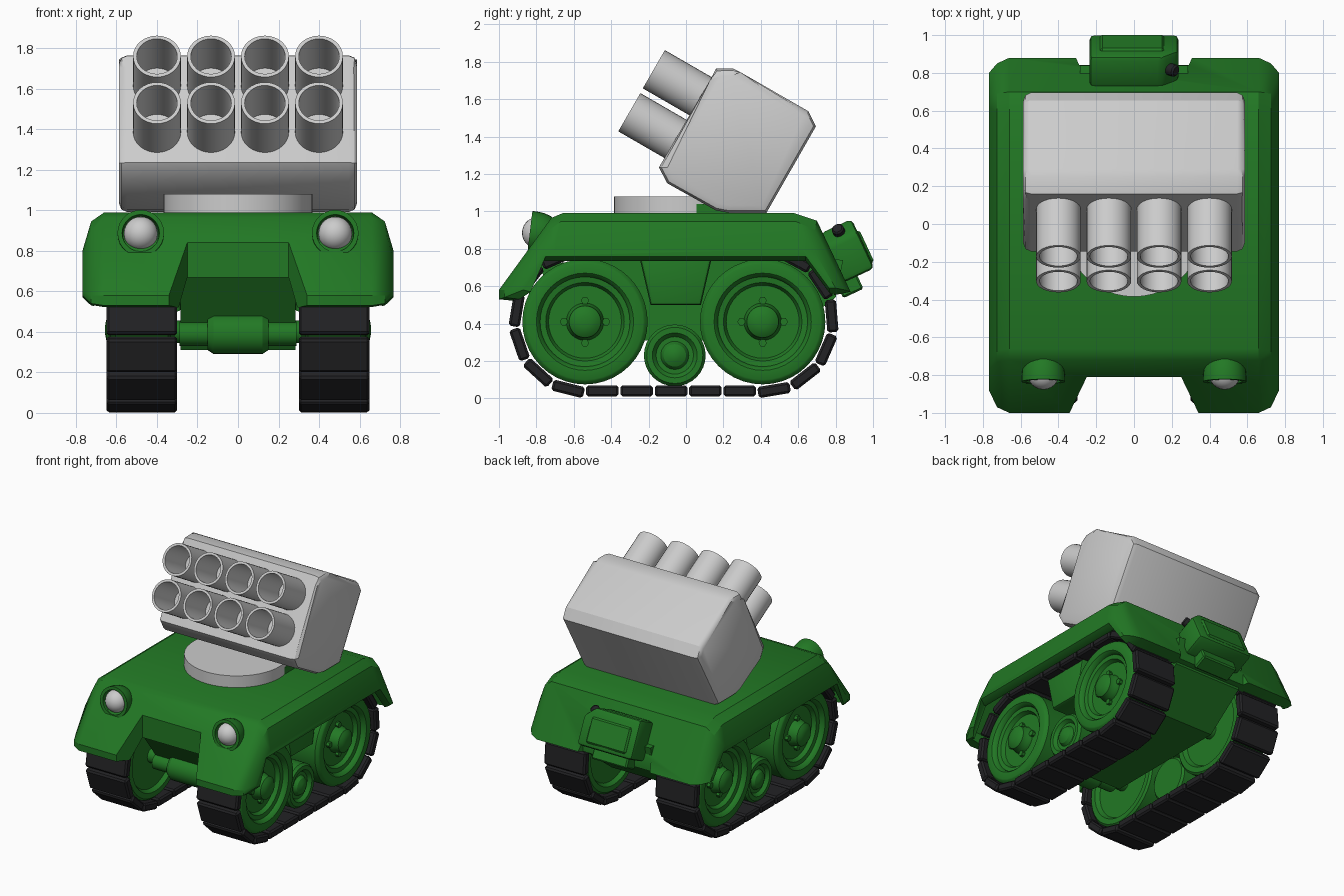
import bpy, bmesh, math
from mathutils import Matrix, Vector

if "Cube" in bpy.data.objects:
    bpy.data.objects.remove(bpy.data.objects["Cube"])


def material(name, rgb):
    m = bpy.data.materials.new(name)
    m.diffuse_color = (*rgb, 1)
    m.use_nodes = True
    m.node_tree.nodes["Principled BSDF"].inputs["Base Color"].default_value = m.diffuse_color
    return m


GREEN = material("green_paint", (0.016, 0.19, 0.018))
BLACK = material("black_rubber", (0.016, 0.016, 0.018))


def finish(name, bm, mat=None, mirror=False):
    bmesh.ops.recalc_face_normals(bm, faces=bm.faces)
    me = bpy.data.meshes.new(name)
    bm.to_mesh(me)
    bm.free()
    ob = bpy.data.objects.new(name, me)
    bpy.context.collection.objects.link(ob)
    if mat:
        me.materials.append(mat)
    if mirror:
        ob.modifiers.new("Mirror", 'MIRROR').use_clip = False
    return ob


def bevel(bm, edges, width, seg=2):
    bmesh.ops.bevel(bm, geom=list(edges), offset=width, segments=seg, profile=0.5, affect='EDGES')


def loft(bm, sections):
    """Skin closed loops of points and cap both ends."""
    rings = [[bm.verts.new(p) for p in s] for s in sections]
    n = len(rings[0])
    for a, b in zip(rings, rings[1:]):
        for i in range(n):
            j = (i + 1) % n
            bm.faces.new((a[i], a[j], b[j], b[i]))
    return [bm.faces.new(rings[0]), bm.faces.new(rings[-1])]


def prism(name, pts, x0, x1, mat=None, mirror=False, cap_bevel=0):
    """Side profile (y, z) pulled along x."""
    bm = bmesh.new()
    caps = loft(bm, [[(x, y, z) for y, z in pts] for x in (x0, x1)])
    if cap_bevel:
        bevel(bm, {e for f in caps for e in f.edges}, cap_bevel)
    return finish(name, bm, mat, mirror)


def lathe(bm, profile, mtx, seg=32):
    """Revolve (radius, height) points about the local z axis."""
    rings = []
    for r, h in profile:
        k = 1 if r == 0 else seg
        rings.append([bm.verts.new(mtx @ Vector((r * math.cos(2 * math.pi * i / seg),
                      r * math.sin(2 * math.pi * i / seg), h))) for i in range(k)])
    for a, b in zip(rings, rings[1:]):
        for i in range(seg):
            j = (i + 1) % seg
            q = [a[i % len(a)], a[j % len(a)], b[j % len(b)], b[i % len(b)]]
            bm.faces.new(list(dict.fromkeys(q)))


def axis(loc, direction):
    return Matrix.Translation(loc) @ Vector(direction).to_track_quat('Z', 'Y').to_matrix().to_4x4()


def box(bm, size, mtx, width=0.01, seg=1):
    t = bmesh.new()
    bmesh.ops.create_cube(t, size=1, matrix=Matrix.Diagonal((*size, 1)))
    bevel(t, t.edges, width, seg)
    t.transform(mtx)
    me = bpy.data.meshes.new("tmp")
    t.to_mesh(me)
    t.free()
    bm.from_mesh(me)
    bpy.data.meshes.remove(me)


def cut(ob, cutter):
    m = ob.modifiers.new("Cut", 'BOOLEAN')
    m.object, m.operation, m.solver = cutter, 'DIFFERENCE', 'EXACT'
    bpy.context.view_layer.objects.active = ob
    bpy.ops.object.modifier_apply(modifier=m.name)
    bpy.data.objects.remove(cutter)


# Upper hull: side profiles shrinking towards the outer skirt
A = [(-.90, .52), (-1, .53), (-1, .58), (-.72, .965), (-.66, .99), (.58, .99), (.70, .95),
     (.88, .57), (.78, .55), (.64, .735), (-.77, .735)]
B = [(-.89, .53), (-.97, .54), (-.97, .58), (-.73, .90), (-.67, .945), (.59, .945), (.69, .90),
     (.85, .58), (.77, .56), (.64, .735), (-.77, .735)]
C = [(-.83, .57), (-.87, .58), (-.88, .60), (-.77, .765), (-.70, .80), (.62, .80), (.69, .78),
     (.80, .59), (.765, .59), (.64, .76), (-.75, .76)]
bm = bmesh.new()
loft(bm, [[(x, y, z) for y, z in p] for x, p in
          ((-.768, C), (-.725, B), (-.66, A), (.66, A), (.725, B), (.768, C))])
hull = finish("hull", bm, GREEN)

# Hollow track wells, front gap and shallow rear recess
well = [(-.92, .40), (-.92, .60), (-.68, .89), (.63, .87), (.79, .57), (.79, .40)]
for s in (-1, 1):
    cut(hull, prism("well_cutter", well, s * .34, s * .71))
for pts in ([(-.25, -.81), (.25, -.81), (.37, -1.06), (-.37, -1.06)],
            [(-.29, .842), (.29, .842), (.34, .95), (-.34, .95)]):
    bm = bmesh.new()
    loft(bm, [[(x, y, z) for x, y in pts] for z in (.3, 1.2)])
    cut(hull, finish("gap_cutter", bm))

# Lower body between the tracks and side brackets
prism("lower_body", [(-.80, .71), (-.5, .31), (.5, .31), (.80, .54), (.84, .74), (0, .8)], -.285, .285, GREEN)
prism("side_bracket", [(-.25, .76), (-.19, .50), (.08, .50), (.14, .76)], .28, .59, GREEN, True, .02)

# Axles and front gear housing
bm = bmesh.new()
for y in (-.54, .41):
    lathe(bm, [(0, -.4), (.055, -.4), (.055, .4), (0, .4)], axis((0, y, .40), (1, 0, 0)), 20)
lathe(bm, [(0, -.15), (.08, -.15), (.10, -.12), (.10, .12), (.08, .15), (0, .15)],
      axis((0, -.58, .39), (1, 0, 0)), 24)
for s in (-1, 1):
    lathe(bm, [(0, .14), (.06, .14), (.06, .29), (0, .29)], axis((0, -.58, .39), (s, 0, 0)), 20)
finish("axles", bm, GREEN)

# Road wheels with hub and four bolts
bm = bmesh.new()
rim = [(0, .36), (.26, .36), (.28, .33), (.32, .33), (.335, .345), (.335, .605), (.32, .625), (.31, .63),
       (.26, .63), (.245, .615), (.24, .595), (.21, .59), (.195, .56), (.10, .56), (.095, .585), (.088, .60),
       (.085, .63), (.06, .648), (.03, .655), (0, .657)]
for y in (-.54, .41):
    lathe(bm, rim, axis((0, y, .41), (1, 0, 0)), 40)
    for dy, dz in ((.113, 0), (-.113, 0), (0, .113), (0, -.113)):
        lathe(bm, [(0, .55), (.022, .55), (.022, .585), (0, .585)],
              axis((0, y + dy, .41 + dz), (1, 0, 0)), 6)
finish("road_wheels", bm, GREEN, True)

# Small idler wheels
bm = bmesh.new()
lathe(bm, [(0, .36), (.15, .36), (.165, .375), (.165, .57), (.15, .59), (.12, .59), (.10, .565),
           (.075, .565), (.06, .59), (.03, .605), (0, .61)], axis((0, -.06, .23), (1, 0, 0)), 32)
finish("idler_wheels", bm, GREEN, True)

# Track plates spaced along a rounded loop
bm = bmesh.new()
R, L, N = .37, .95, 23
total = 2 * L + 2 * math.pi * R
for i in range(N):
    d = (.46 + i * total / N) % total
    if d < L:
        y, z, a = -.54 + d, .41 - R, 0
    elif d < L + math.pi * R:
        a = (d - L) / R
        y, z = .41 + R * math.sin(a), .41 - R * math.cos(a)
    elif d < 2 * L + math.pi * R:
        y, z, a = .41 - (d - L - math.pi * R), .41 + R, math.pi
    else:
        a = math.pi + (d - 2 * L - math.pi * R) / R
        y, z = -.54 + R * math.sin(a), .41 - R * math.cos(a)
    box(bm, (.35, .174, .06), Matrix.Translation((.475, y, z)) @ Matrix.Rotation(a, 4, 'X'), .012)
finish("tracks", bm, BLACK, True)

# Headlights: green hood shell and grey lens
bm = bmesh.new()
hood = [(0, -.15)] + [(.115 * math.cos(t), -.15 * math.sin(t)) for t in
                      (math.radians(k) for k in range(75, -1, -15))]
lathe(bm, hood + [(.115, .025), (.092, .025), (.088, -.03), (0, -.03)], axis((.48, -.81, .885), (0, -1, .12)), 28)
finish("headlight_hoods", bm, GREEN, True)
bm = bmesh.new()
bmesh.ops.create_uvsphere(bm, u_segments=24, v_segments=14, radius=.084,
                          matrix=Matrix.Translation((.48, -.793, .885)))
finish("headlight_lenses", bm, None, True)

# Turntable and rear mount
bm = bmesh.new()
lathe(bm, [(0, .95), (.368, .95), (.368, 1.08), (0, 1.08)], axis((0, -.017, 0), (0, 0, 1)), 48)
finish("turntable", bm)
prism("launcher_mount", [(0, .97), (0, 1.01), (.05, 1.04), (.35, 1.04), (.35, .97)], -.36, .36, GREEN)

# Launcher pod
prism("launcher_pod", [(.13, 1.705), (-.145, 1.235), (-.10, 1.15), (.16, 1.005), (.23, .992), (.43, .992),
      (.695, 1.455), (.655, 1.535), (.29, 1.745), (.25, 1.765), (.16, 1.763)], -.587, .587, cap_bevel=.04)

# Launch tubes, two rows of four
bm = bmesh.new()
c, s = math.cos(math.radians(30)), math.sin(math.radians(30))
for y, z in ((-.172, 1.76), (-.303, 1.53)):
    for x in (-.4, -.133, .133, .4):
        lathe(bm, [(0, -.38), (.118, -.38), (.118, 0), (.1, 0), (.1, -.35), (0, -.35)],
              axis((x, y, z), (0, -c, s)), 32)
finish("launch_tubes", bm)

# Fuel can on the tail, with cap and bracket
tilt = Matrix.Translation((0, .865, .79)) @ Matrix.Rotation(math.radians(25), 4, 'X')
bm = bmesh.new()
outline = [(-.235, -.145), (.235, -.145), (.235, .07), (.15, .145), (-.235, .145)]
loft(bm, [[(x, y, z) for x, z in outline] for y in (-.095, .09)])
bevel(bm, bm.edges, .025)
bm.transform(tilt)
box(bm, (.34, .03, .19), tilt @ Matrix.Translation((-.01, .088, -.02)), .012)
box(bm, (.3, .12, .10), tilt @ Matrix.Translation((0, -.07, -.17)), .01)
finish("fuel_can", bm, GREEN)
bm = bmesh.new()
lathe(bm, [(0, -.03), (.033, -.03), (.033, .02), (.025, .03), (0, .03)],
      tilt @ axis((.20, 0, .115), (.8, 0, .6)), 16)
finish("fuel_cap", bm, BLACK)

# Smooth rounded surfaces, keep hard edges
bpy.ops.object.select_all(action='DESELECT')
for ob in bpy.context.scene.objects:
    ob.select_set(True)
    bpy.context.view_layer.objects.active = ob
bpy.ops.object.shade_smooth_by_angle(angle=math.radians(32))
